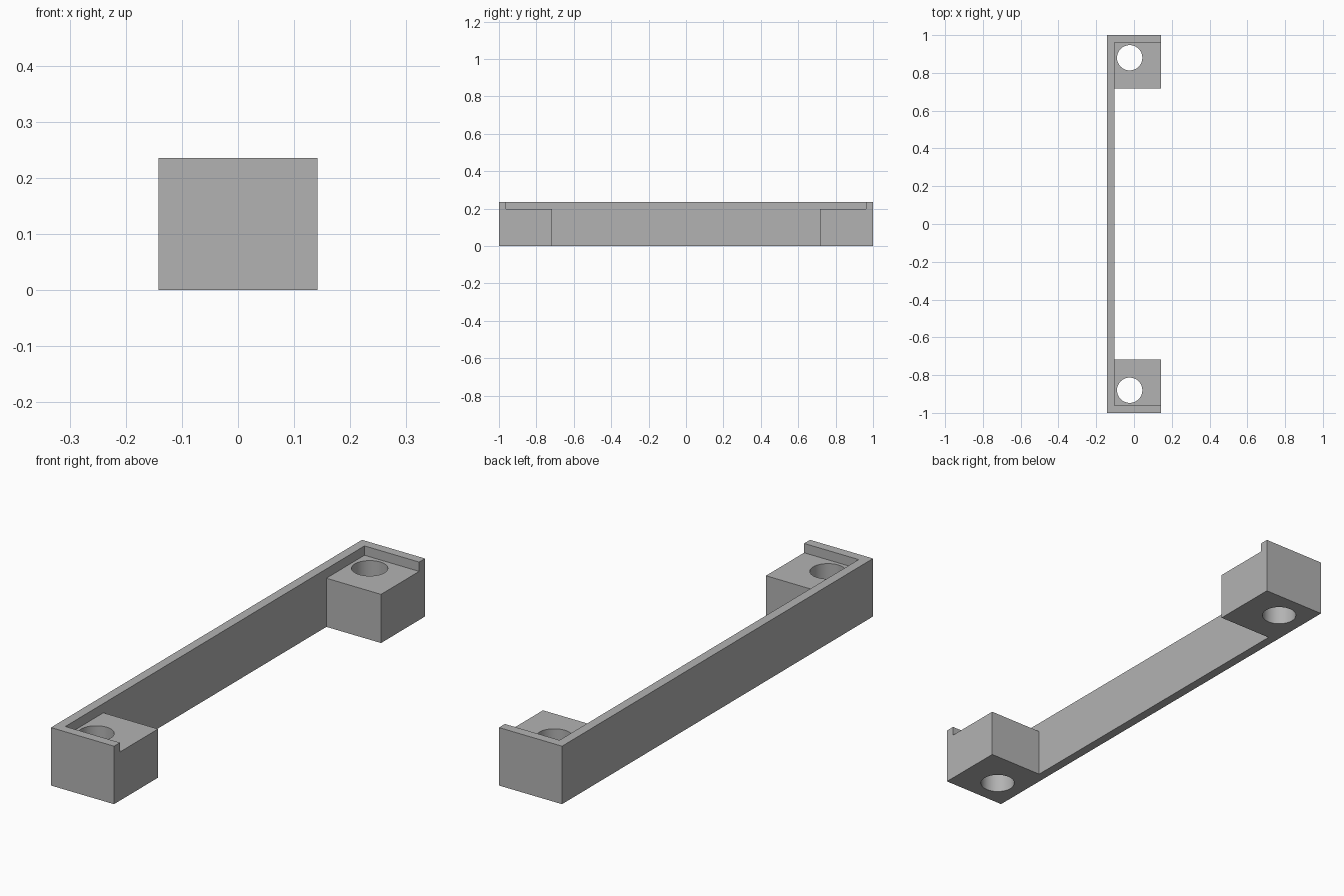
import bpy
import math

cube = bpy.data.objects.get("Cube")
if cube:
    bpy.data.objects.remove(cube, do_unlink=True)

HALF_X, HALF_Y, HEIGHT = 0.142, 1.0, 0.236
WALL = 0.038                    # thickness of back wall and end lips
BLOCK_INNER = 0.717             # inner face of the end blocks
BLOCK_TOP = 0.198
HOLE_X, HOLE_Y, HOLE_R = -0.023, 0.88, 0.067
OVER = 0.1                      # cutter overshoot

grey = bpy.data.materials.new("plain grey")
grey.use_nodes = True
colour = (0.45, 0.45, 0.45, 1)
grey.diffuse_color = colour
grey.node_tree.nodes["Principled BSDF"].inputs["Base Color"].default_value = colour


def box(name, low, high):
    bpy.ops.mesh.primitive_cube_add(
        size=1, location=[(a + b) / 2 for a, b in zip(low, high)])
    ob = bpy.context.object
    ob.name = name
    ob.scale = [b - a for a, b in zip(low, high)]
    bpy.ops.object.transform_apply(location=True, rotation=True, scale=True)
    ob.data.materials.append(grey)
    return ob


def cut(target, cutter):
    cutter.hide_render = True
    mod = target.modifiers.new("cut", "BOOLEAN")
    mod.operation = "DIFFERENCE"
    mod.solver = "EXACT"
    mod.object = cutter
    bpy.context.view_layer.objects.active = target
    bpy.ops.object.modifier_apply(modifier=mod.name)
    bpy.data.objects.remove(cutter, do_unlink=True)


# Solid bar
bracket = box("mounting_bracket", (-HALF_X, -HALF_Y, 0), (HALF_X, HALF_Y, HEIGHT))

# Open span between the two end blocks
inner_x = -HALF_X + WALL
cut(bracket, box("span_cutter", (inner_x, -BLOCK_INNER, -OVER),
                 (HALF_X + OVER, BLOCK_INNER, HEIGHT + OVER)))

# Shallow recess that leaves a lip at each end
lip_y = HALF_Y - WALL
cut(bracket, box("recess_cutter", (inner_x, -lip_y, BLOCK_TOP),
                 (HALF_X + OVER, lip_y, HEIGHT + OVER)))

# Screw holes
for side in (-1, 1):
    bpy.ops.mesh.primitive_cylinder_add(
        vertices=64, radius=HOLE_R, depth=1, location=(HOLE_X, side * HOLE_Y, 0))
    hole = bpy.context.object
    hole.data.materials.append(grey)
    cut(bracket, hole)

# Smooth hole walls, sharp edges elsewhere
bpy.ops.object.select_all(action="DESELECT")
bracket.select_set(True)
bpy.context.view_layer.objects.active = bracket
bpy.ops.object.shade_smooth_by_angle(angle=math.radians(30))
